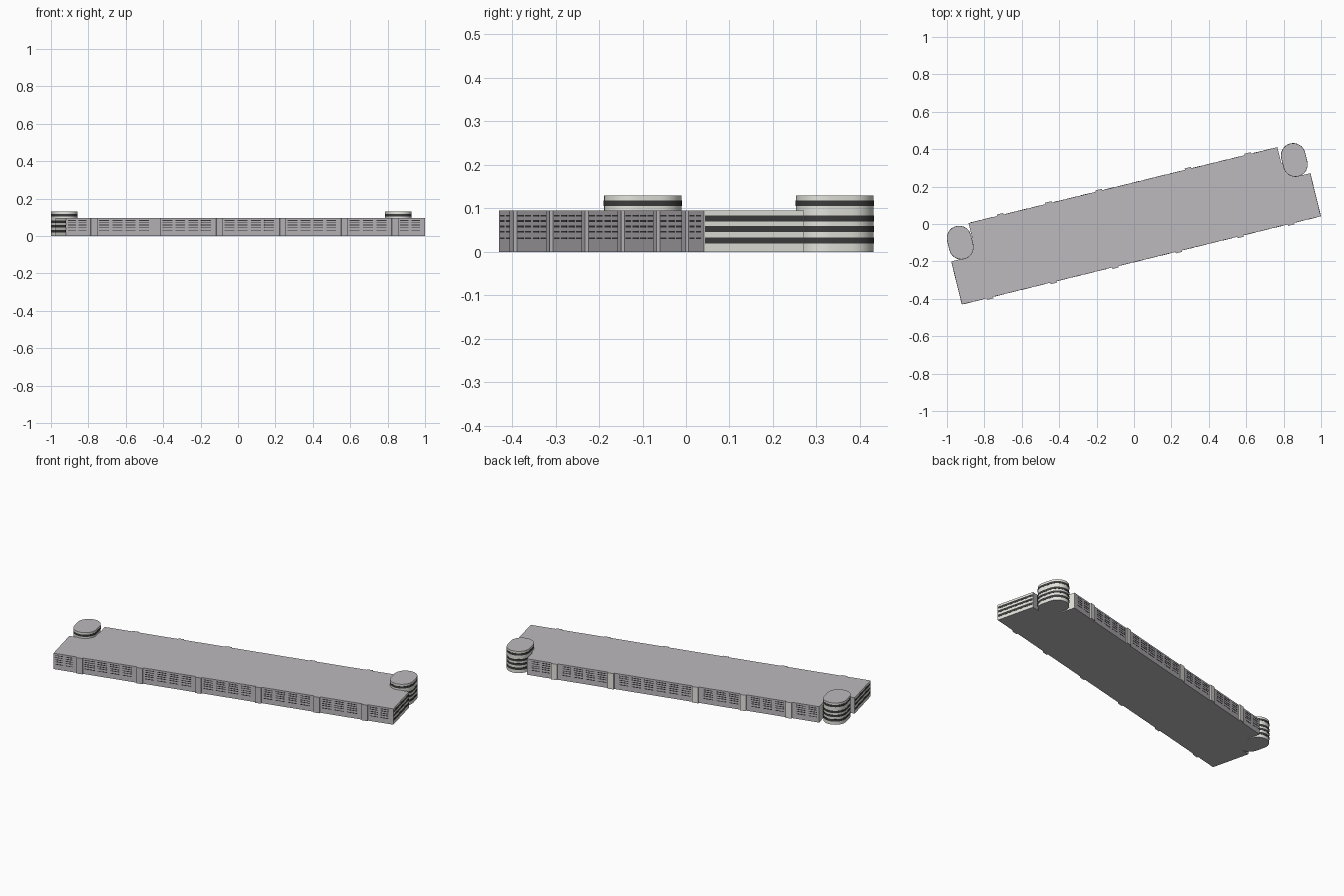
import bpy
import bmesh
from math import radians, cos, sin, pi
from mathutils import Matrix

old = bpy.data.objects.get("Cube")
if old:
    bpy.data.objects.remove(old)

# Building frame: u runs along the long front wall, v runs to the back
FRAME = Matrix.Translation((-0.92, -0.43, 0)) @ Matrix.Rotation(radians(13.8), 4, 'Z')
LENGTH, DEPTH, HEIGHT = 1.976, 0.414, 0.095
NOTCH_U, NOTCH_V = 0.138, 0.237
TOWER_HEIGHT, TOWER_R = 0.13, 0.065
PLATE = 0.0008


def material(name, color):
    m = bpy.data.materials.new(name)
    m.use_nodes = True
    m.diffuse_color = (*color, 1)
    m.node_tree.nodes["Principled BSDF"].inputs["Base Color"].default_value = (*color, 1)
    return m


MAUVE = material("mauve grey", (0.51, 0.49, 0.52))
LIGHT = material("light grey", (0.78, 0.78, 0.73))
DARK = material("dark window", (0.045, 0.045, 0.045))


def add_prism(bm, outline, z0, z1):
    face = bm.faces.new([bm.verts.new((u, v, z0)) for u, v in outline])
    top = bmesh.ops.extrude_face_region(bm, geom=[face])["geom"]
    verts = [g for g in top if isinstance(g, bmesh.types.BMVert)]
    bmesh.ops.translate(bm, verts=verts, vec=(0, 0, z1 - z0))


def rect(u0, v0, u1, v1):
    return [(u0, v0), (u1, v0), (u1, v1), (u0, v1)]


def build(name, prisms, materials, rule=None, smooth=False):
    bm = bmesh.new()
    for outline, z0, z1 in prisms:
        add_prism(bm, outline, z0, z1)
    bmesh.ops.recalc_face_normals(bm, faces=bm.faces)
    if rule:
        for f in bm.faces:
            f.material_index = rule(f.normal)
    bm.transform(FRAME)
    mesh = bpy.data.meshes.new(name)
    bm.to_mesh(mesh)
    bm.free()
    for m in materials:
        mesh.materials.append(m)
    ob = bpy.data.objects.new(name, mesh)
    bpy.context.collection.objects.link(ob)
    if smooth:
        bpy.ops.object.select_all(action='DESELECT')
        ob.select_set(True)
        bpy.context.view_layer.objects.active = ob
        bpy.ops.object.shade_smooth_by_angle(angle=radians(35))


def stadium(u, v, r, half=0.025, steps=16):
    pts = []
    for side, start in ((1, 0), (-1, pi)):
        for i in range(steps + 1):
            a = start + pi * i / steps
            pts.append((u + r * cos(a), v + side * half + r * sin(a)))
    return pts


def light_sides(n):
    return 0 if abs(n.z) > 0.5 else 1


# Main block, its back corners cut away behind the towers
corner = [(0, NOTCH_V), (0.068, NOTCH_V), (0.068, 0.26), (NOTCH_U, 0.33), (NOTCH_U, DEPTH)]
block = [(0, 0), (LENGTH, 0)] + [(LENGTH - u, v) for u, v in corner] + corner[::-1]
build("main_block", [(block, 0, HEIGHT)], [MAUVE, LIGHT],
      lambda n: 1 if abs(n.x) > 0.5 else 0)

# Pilasters along the long walls
front_us = [0.154, 0.504, 0.844, 1.193, 1.533, 1.811]
back_us = [0.313, 0.579, 0.856, 1.347, 1.676]
HALF, OUT = 0.0175, 0.008
build("front_pilasters",
      [(rect(u - HALF, -OUT, u + HALF, 0.002), 0, HEIGHT) for u in front_us], [MAUVE])
build("back_pilasters",
      [(rect(u - HALF, DEPTH - 0.002, u + HALF, DEPTH + OUT), 0, HEIGHT) for u in back_us],
      [MAUVE, LIGHT], light_sides)


# Thin rows of long windows in each bay between the pilasters
def window_rows(name, us, start, end, v0, v1):
    edges = [start] + us + [end]
    prisms = []
    for a, b in zip(edges, edges[1:]):
        a += 0.012 if a == start else 0.028
        b -= 0.012 if b == end else 0.028
        count = max(1, round((b - a) / 0.07))
        step = (b - a) / count
        for z in (0.031, 0.046, 0.058, 0.071, 0.083):
            for i in range(count):
                u = a + i * step
                prisms.append((rect(u, v0, u + 0.75 * step, v1), z - 0.002, z + 0.002))
    build(name, prisms, [DARK])


window_rows("front_windows", front_us, 0, LENGTH, -PLATE, 0.001)
window_rows("back_windows", back_us, NOTCH_U, LENGTH - NOTCH_U,
            DEPTH - 0.001, DEPTH + PLATE)

# Broad window bands on the end walls
bands = [(0.019, 0.033), (0.046, 0.059), (0.070, 0.083)]
for name, u0, u1 in (("right_end_windows", -PLATE, 0.001),
                     ("left_end_windows", LENGTH - 0.001, LENGTH + PLATE)):
    build(name, [(rect(u0, 0.002, u1, NOTCH_V - 0.002), a, b) for a, b in bands], [DARK])

# Rounded stair towers with window bands
for side, u, v in (("right", 0.070, 0.323), ("left", 1.910, 0.326)):
    build(side + "_tower", [(stadium(u, v, TOWER_R), 0, TOWER_HEIGHT)],
          [MAUVE, LIGHT], light_sides, smooth=True)
    build(side + "_tower_windows",
          [(stadium(u, v, TOWER_R + PLATE), a, b) for a, b in bands + [(0.105, 0.118)]],
          [DARK], smooth=True)
